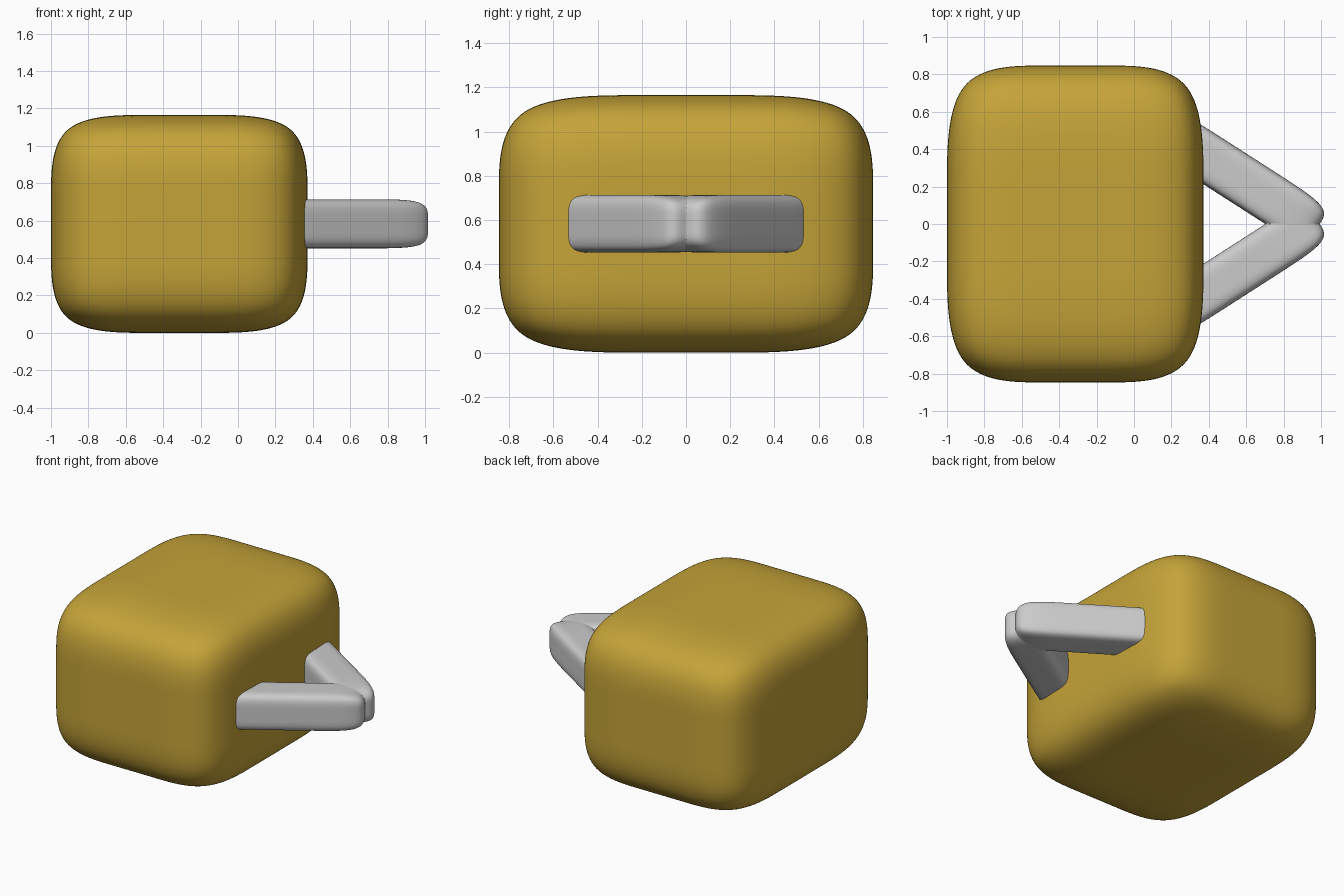
import bpy, bmesh, math
from mathutils import Matrix, Vector

if "Cube" in bpy.data.objects:
    bpy.data.objects.remove(bpy.data.objects["Cube"])

def soft_box(name, xs, ys, zs, matrix=Matrix(), levels=4):
    """Box with cage loops at the given positions on each axis, smoothed by subdivision."""
    bm = bmesh.new()
    bmesh.ops.create_cube(bm, size=2)
    for axis, vals in enumerate((xs, ys, zs)):
        lo, hi = vals[0], vals[-1]
        for v in bm.verts:
            v.co[axis] = lo if v.co[axis] < 0 else hi
    for axis, vals in enumerate((xs, ys, zs)):
        for c in vals[1:-1]:
            co, no = Vector(), Vector()
            co[axis], no[axis] = c, 1
            bmesh.ops.bisect_plane(bm, geom=bm.verts[:] + bm.edges[:] + bm.faces[:],
                                   plane_co=co, plane_no=no)
    bm.transform(matrix)
    for f in bm.faces:
        f.smooth = True
    me = bpy.data.meshes.new(name)
    bm.to_mesh(me)
    bm.free()
    ob = bpy.data.objects.new(name, me)
    bpy.context.collection.objects.link(ob)
    sub = ob.modifiers.new("Smooth", 'SUBSURF')
    sub.levels = sub.render_levels = levels
    return ob

def loops(lo, hi, c=0.2):
    mid, half = (lo + hi) / 2, (hi - lo) / 2
    return [lo, mid - c * half, mid + c * half, hi]

# Rounded body
body = soft_box("body", loops(-1, 0.372), loops(-0.847, 0.847), loops(0, 1.165), levels=5)
mat = bpy.data.materials.new("ochre")
mat.diffuse_color = (0.56, 0.37, 0.04, 1)
mat.use_nodes = True
mat.node_tree.nodes["Principled BSDF"].inputs["Base Color"].default_value = mat.diffuse_color
body.data.materials.append(mat)

# Pair of angled bars meeting at the tip
place = Matrix.Translation((0.979, -0.022, 0.583)) @ Matrix.Rotation(math.radians(-32.7), 4, 'Z')
bars = soft_box("drawbar", [-1.0, -0.7, -0.32, 0], loops(-0.131, 0.131), loops(-0.131, 0.131), place)
mir = bars.modifiers.new("Mirror", 'MIRROR')
mir.use_axis = (False, True, False)
mir.use_bisect_axis = (False, True, False)
mir.use_clip = True
